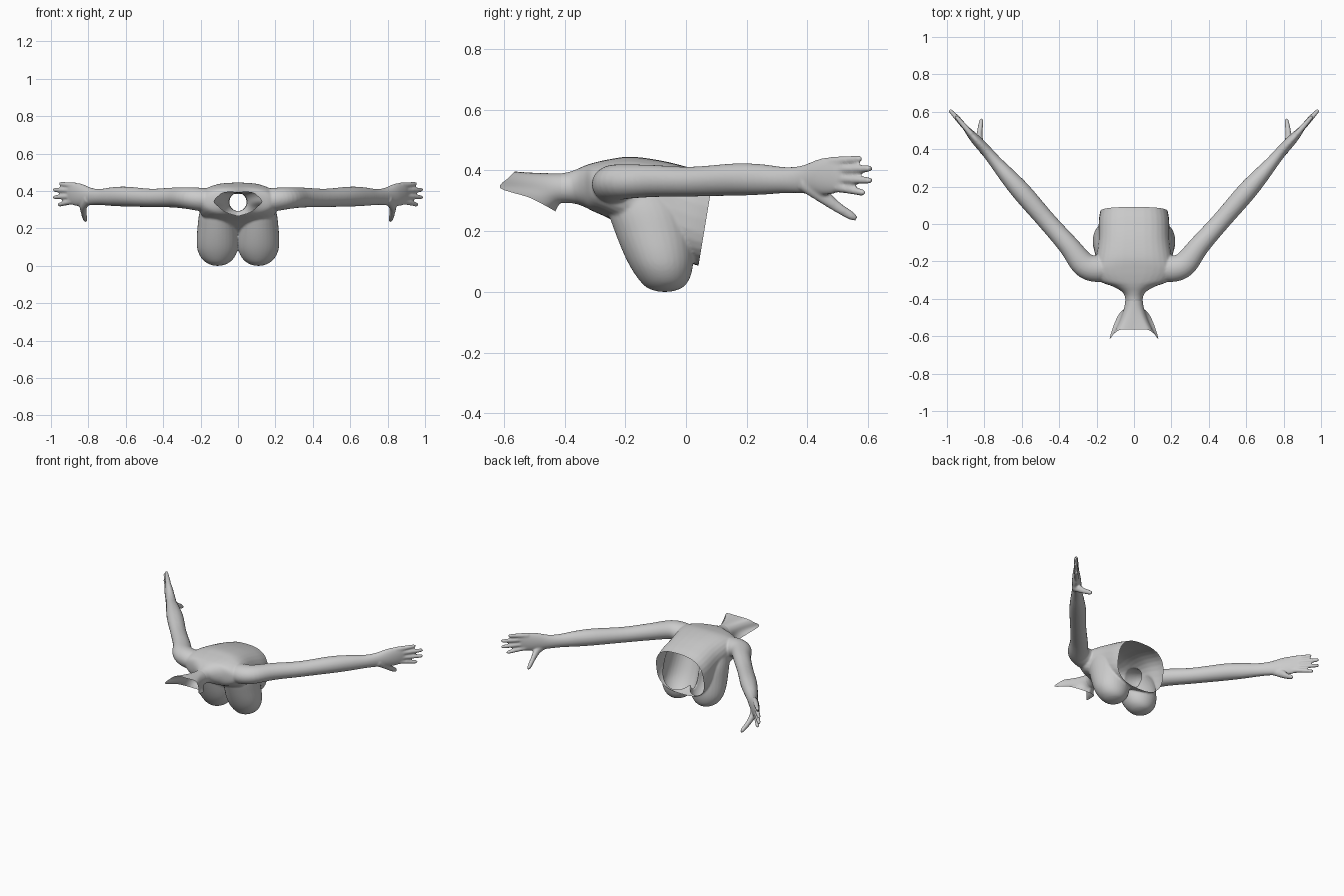
import bpy, bmesh, math
from mathutils import Vector

if "Cube" in bpy.data.objects:
    bpy.data.objects.remove(bpy.data.objects["Cube"])

SEG = 32


def smooth_path(rows, steps=5):
    """Catmull-Rom resampling of rows of numbers."""
    out = []
    for i in range(len(rows) - 1):
        a, b, c, d = (rows[max(0, min(len(rows) - 1, i + k))] for k in (-1, 0, 1, 2))
        for s in range(steps):
            t = s / steps
            out.append([0.5 * (2 * q + (r - p) * t + (2 * p - 5 * q + 4 * r - u) * t * t
                               + (3 * q - p - 3 * r + u) * t ** 3)
                        for p, q, r, u in zip(a, b, c, d)])
    return out + [list(rows[-1])]


def oval(center, u, v, power=2.0):
    ring = []
    for k in range(SEG):
        a = 2 * math.pi * k / SEG
        c, s = math.cos(a), math.sin(a)
        ring.append(center + u * math.copysign(abs(c) ** (2 / power), c)
                    + v * math.copysign(abs(s) ** (2 / power), s))
    return ring


def loft(bm, rings, capped=True):
    rows = [[bm.verts.new(p) for p in r] for r in rings]
    n = len(rows[0])
    for a, b in zip(rows, rows[1:]):
        for i in range(n):
            bm.faces.new((a[i], a[(i + 1) % n], b[(i + 1) % n], b[i]))
    if capped:
        bm.faces.new(rows[0][::-1])
        bm.faces.new(rows[-1])


def limb(bm, rows, side):
    """Tube along x, y, z with horizontal and vertical radii."""
    rows = smooth_path(rows)
    pts = [Vector((side * r[0], r[1], r[2])) for r in rows]
    rings = []
    for i, r in enumerate(rows):
        t = (pts[min(i + 1, len(pts) - 1)] - pts[max(i - 1, 0)]).normalized()
        h = t.cross(Vector((0, 0, 1))).normalized()
        rings.append(oval(pts[i], h * r[3], h.cross(t) * r[4]))
    loft(bm, rings)


def cut_trunk(bm, co, no):
    """Slice the trunk only, leaving the arms alone."""
    faces = [f for f in bm.faces if all(abs(v.co.x) < .225 and v.co.y < .2 for v in f.verts)]
    edges = {e for f in faces for e in f.edges}
    verts = {v for f in faces for v in f.verts}
    bmesh.ops.bisect_plane(bm, geom=list(verts) + list(edges) + faces,
                           plane_co=co, plane_no=no, clear_outer=True)


def finish(name, bm):
    bmesh.ops.recalc_face_normals(bm, faces=bm.faces[:])
    me = bpy.data.meshes.new(name)
    bm.to_mesh(me)
    bm.free()
    ob = bpy.data.objects.new(name, me)
    bpy.context.collection.objects.link(ob)
    for p in me.polygons:
        p.use_smooth = True
    return ob


bm = bmesh.new()

# trunk: y, half width, top z, bottom z
trunk = [(-.47, .047, .385, .29), (-.40, .047, .392, .293), (-.365, .062, .402, .29),
         (-.335, .11, .415, .28), (-.305, .185, .425, .265), (-.25, .215, .437, .24),
         (-.18, .203, .445, .20), (-.08, .19, .432, .14), (.02, .188, .407, .092),
         (.09, .177, .385, .08), (.15, .17, .375, .08)]
rings = []
for y, w, top, low in smooth_path(trunk):
    power = 2 + .7 * min(1, max(0, (y + .38) / .15))
    rings.append(oval(Vector((0, y, (top + low) / 2)), Vector((w, 0, 0)),
                      Vector((0, 0, (top - low) / 2)), power))
loft(bm, rings)

# chest lobes: z, front y, back y, half width
lobe = [(.33, -.26, -.04, .085), (.27, -.258, .0, .10), (.2, -.235, .018, .108),
        (.13, -.207, .025, .112), (.08, -.182, .022, .106), (.04, -.155, .01, .086),
        (.015, -.13, -.01, .058), (.003, -.10, -.04, .028), (0, -.075, -.065, .005)]
arm = [(.13, -.235, .35, .06, .06), (.20, -.24, .355, .07, .062), (.27, -.215, .362, .066, .058),
       (.35, -.115, .365, .055, .053), (.465, .015, .363, .05, .049),
       (.595, .165, .37, .052, .053), (.67, .25, .37, .045, .05), (.735, .325, .368, .035, .043),
       (.785, .385, .37, .03, .046), (.84, .445, .378, .027, .06),
       (.88, .49, .385, .02, .06), (.905, .52, .385, .013, .05)]
# fingers: base z, tip x, y, z
fingers = [(.428, .955, .578, .438), (.402, .987, .61, .406),
           (.372, .987, .61, .367), (.347, .962, .588, .328)]
for side in (-1, 1):
    loft(bm, [oval(Vector((side * .109, (f + b) / 2, z)), Vector((w, 0, 0)),
                   Vector((0, (b - f) / 2, 0))) for z, f, b, w in smooth_path(lobe)])
    limb(bm, arm, side)
    for z0, x, y, z in fingers:
        limb(bm, [(.87, .48, z0, .016, .017), ((.87 + x) / 2, (.48 + y) / 2, (z0 + z) / 2, .014, .014),
                  (x - .01, y - .01, z, .011, .011), (x, y, z, .006, .006)], side)
    limb(bm, [(.80, .39, .36, .025, .03), (.825, .44, .325, .021, .026),
              (.825, .49, .285, .015, .018), (.817, .545, .25, .012, .014),
              (.815, .562, .24, .006, .007)], side)

# fuse everything into one skin, then open the waist and neck
solid = finish("body_solid", bm)
remesh = solid.modifiers.new("fuse", 'REMESH')
remesh.mode = 'VOXEL'
remesh.voxel_size = .006
relax = solid.modifiers.new("relax", 'SMOOTH')
relax.factor = .5
relax.iterations = 4
fused = solid.evaluated_get(bpy.context.evaluated_depsgraph_get())
bm = bmesh.new()
bm.from_mesh(fused.to_mesh())
bpy.data.objects.remove(solid)
cut_trunk(bm, (0, .09, .38), (0, .3, -.05))
cut_trunk(bm, (0, -.42, .34), (0, -1, 0))
finish("torso_and_arms", bm)

# flared open neck collar: right half of the rim, from top to bottom
rim = smooth_path([(0, -.565, .395), (.07, -.565, .395), (.105, -.585, .375), (.13, -.612, .342),
                   (.10, -.52, .312), (.065, -.465, .285), (0, -.43, .265)], 4)
rim += [(-x, y, z) for x, y, z in rim[-2:0:-1]]
rings = []
for step in range(9):
    t = step / 8
    ring = []
    for k, (x, y, z) in enumerate(rim):
        a = math.pi / 2 - 2 * math.pi * k / len(rim)
        start = Vector((.047 * math.cos(a), -.412, .341 + .049 * math.sin(a)))
        end = Vector((x, y, z))
        p = start.lerp(end, t)
        flare = t ** 1.6
        p.x = start.x + (end.x - start.x) * flare
        p.z = start.z + (end.z - start.z) * flare
        ring.append(p)
    rings.append(ring)
bm = bmesh.new()
loft(bm, rings, capped=False)
finish("neck_collar", bm)
